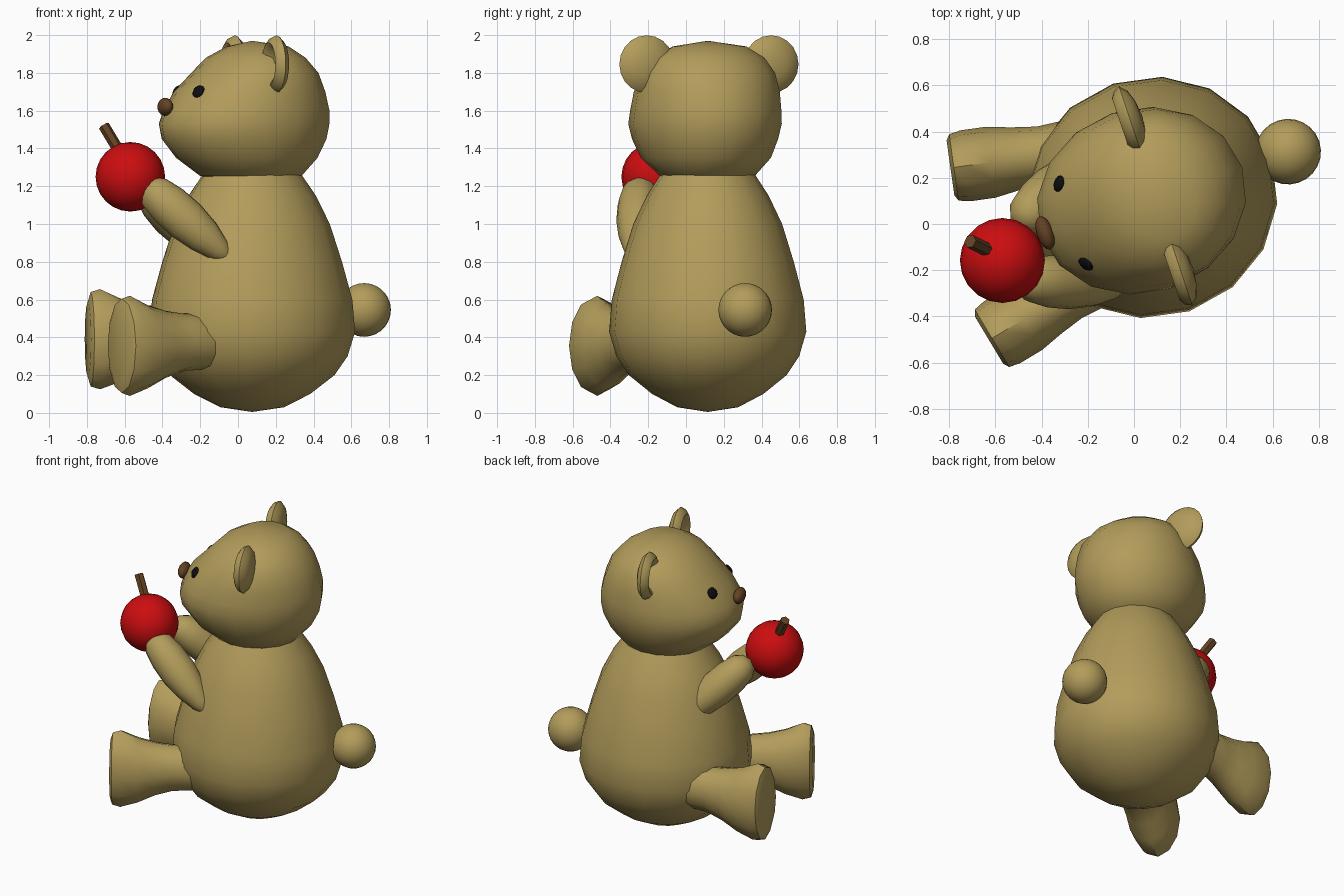
import bpy
import bmesh
import math
from mathutils import Matrix, Vector

cube = bpy.data.objects.get("Cube")
if cube:
    bpy.data.objects.remove(cube, do_unlink=True)


def material(name, rgb):
    m = bpy.data.materials.new(name)
    m.use_nodes = True
    m.diffuse_color = (*rgb, 1)
    m.node_tree.nodes["Principled BSDF"].inputs["Base Color"].default_value = (*rgb, 1)
    return m


FUR = material("tan fur", (0.45, 0.335, 0.105))
RED = material("apple red", (0.6, 0.004, 0.005))
BROWN = material("brown", (0.13, 0.055, 0.017))
BLACK = material("black", (0.004, 0.004, 0.005))

# The bear looks towards -x, turned a little about the body axis
BEAR = Matrix.Translation((0.075, 0.115, 0)) @ Matrix.Rotation(math.radians(18.5), 4, "Z")


def frame(origin, direction):
    """Matrix whose z runs along direction and whose y points up."""
    z = Vector(direction).normalized()
    x = Vector((0, 0, 1)).cross(z).normalized()
    m = Matrix((x, z.cross(x), z)).transposed().to_4x4()
    m.translation = origin
    return m


def finish(name, bm, matrix, mat, angle):
    bmesh.ops.transform(bm, matrix=matrix, verts=bm.verts)
    bmesh.ops.recalc_face_normals(bm, faces=bm.faces)
    mesh = bpy.data.meshes.new(name)
    bm.to_mesh(mesh)
    bm.free()
    mesh.materials.append(mat)
    mesh.shade_smooth()
    mesh.set_sharp_from_angle(angle=math.radians(angle))
    obj = bpy.data.objects.new(name, mesh)
    bpy.context.collection.objects.link(obj)
    return obj


def loft(name, sections, matrix, mat, n=16, angle=40):
    """Skin elliptical sections (height, x centre, y centre, x radius, y radius)."""
    bm = bmesh.new()
    rings = []
    for h, cx, cy, rx, ry in sections:
        turns = [2 * math.pi * i / n for i in range(n)]
        rings.append([bm.verts.new((cx + rx * math.cos(a), cy + ry * math.sin(a), h)) for a in turns])
    for lower, upper in zip(rings, rings[1:]):
        for i in range(n):
            j = (i + 1) % n
            bm.faces.new((lower[i], lower[j], upper[j], upper[i]))
    bm.faces.new(rings[0])
    bm.faces.new(rings[-1])
    bmesh.ops.remove_doubles(bm, verts=bm.verts, dist=0.0001)
    return finish(name, bm, matrix, mat, angle)


def ball(name, matrix, radii, mat, n=20):
    bm = bmesh.new()
    bmesh.ops.create_uvsphere(bm, u_segments=n, v_segments=n // 2 + 2, radius=1)
    return finish(name, bm, matrix @ Matrix.Diagonal((*radii, 1)), mat, 60)


def at(*p):
    return Matrix.Translation(p)


# Pear-shaped body
body = [(0.005, 0), (0.03, 0.17), (0.1, 0.31), (0.2, 0.44), (0.3, 0.51), (0.43, 0.55),
        (0.6, 0.535), (0.8, 0.48), (1.0, 0.415), (1.15, 0.34), (1.26, 0.265), (1.33, 0)]
loft("body", [(z, 0, 0, r, r * 0.945) for z, r in body], BEAR, FUR)

# Head: height, front, back, half width
head = [(1.235, -0.2, 0.2, 0.2), (1.255, -0.28, 0.265, 0.25), (1.35, -0.41, 0.35, 0.34),
        (1.45, -0.49, 0.4, 0.38), (1.53, -0.505, 0.415, 0.4), (1.6, -0.48, 0.415, 0.395),
        (1.7, -0.42, 0.39, 0.385), (1.8, -0.32, 0.35, 0.355), (1.88, -0.24, 0.28, 0.3),
        (1.94, -0.13, 0.19, 0.2), (1.97, 0, 0, 0)]
loft("head", [(z, (f + b) / 2, 0, (b - f) / 2, w) for z, f, b, w in head], BEAR, FUR)

# Ears with a hollow front, and eyes
ear = [(-0.055, 0), (-0.047, 0.07), (-0.028, 0.125), (0, 0.153), (0.028, 0.14),
       (0.045, 0.115), (0.035, 0.095), (0.005, 0.06), (-0.005, 0)]
for side, s in (("left", -1), ("right", 1)):
    loft(side + "_ear", [(t, 0, 0, r, r) for t, r in ear],
         BEAR @ frame((0.02, 0.347 * s, 1.846), (-1, 0, 0)), FUR, 20, 60)
    ball(side + "_eye", BEAR @ frame((-0.36, 0.183 * s, 1.7), (-0.75, 0.5 * s, 0.45)),
         (0.037, 0.037, 0.018), BLACK, 12)

ball("nose", BEAR @ at(-0.485, 0, 1.62), (0.037, 0.075, 0.048), BROWN, 16)
ball("tail", BEAR @ at(0.625, 0, 0.545), (0.142, 0.142, 0.142), FUR, 24)

# Arms: teardrops from hand to shoulder
arm = [(0, 0), (0.04, 0.06), (0.12, 0.095), (0.28, 0.113), (0.48, 0.115),
       (0.68, 0.097), (0.86, 0.063), (0.96, 0.03), (1, 0)]
for side, hand, shoulder in (("left", (-0.5, -0.24, 1.22), (-0.03, -0.27, 0.8)),
                             ("right", (-0.5, 0.0, 1.22), (-0.16, 0.31, 0.82))):
    axis = Vector(shoulder) - Vector(hand)
    loft(side + "_arm", [(t * axis.length, 0, 0, r, r) for t, r in arm],
         frame(hand, axis), FUR, 14, 60)

# Legs: distance from the sole, half width, bottom, top
leg = [(-0.015, 0.12, -0.2, 0.2), (0, 0.145, -0.25, 0.25), (0.05, 0.155, -0.265, 0.265),
       (0.16, 0.155, -0.225, 0.215), (0.27, 0.137, -0.17, 0.185), (0.38, 0.125, -0.135, 0.17),
       (0.5, 0.135, -0.125, 0.17), (0.65, 0.1, -0.12, 0.12)]
for side, sole, heading in (("left", (-0.615, -0.495, 0.355), (0.857, 0.514, 0)),
                            ("right", (-0.78, 0.245, 0.39), (0.99, 0.14, 0))):
    loft(side + "_leg", [(t, 0, (lo + hi) / 2, w, (hi - lo) / 2) for t, w, lo, hi in leg],
         frame(sole, heading), FUR, 12)

# Apple and its stem
ball("apple", at(-0.57, -0.158, 1.25), (0.184, 0.184, 0.184), RED, 20)
loft("apple_stem", [(t, 0, 0, 0.03, 0.03) for t in (0, 0.18)],
     frame((-0.62, -0.12, 1.37), (-0.09, 0.045, 0.15)), BROWN, 6)
